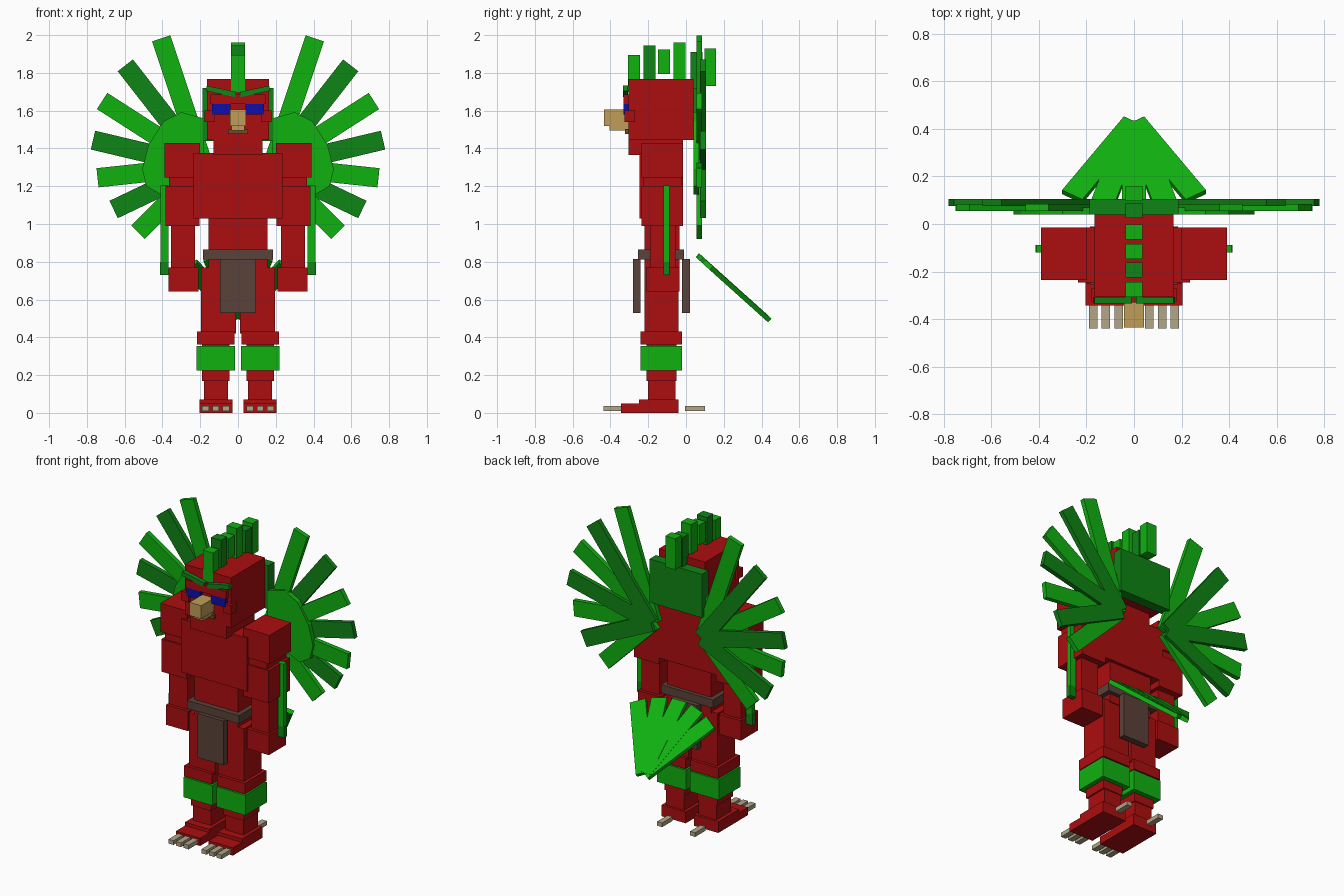
import bpy, bmesh, math
from mathutils import Matrix, Vector

if "Cube" in bpy.data.objects:
    bpy.data.objects.remove(bpy.data.objects["Cube"])


def material(name, srgb):
    m = bpy.data.materials.new(name)
    lin = [(c / 255 / 12.92) if c / 255 < 0.04045 else ((c / 255 + 0.055) / 1.055) ** 2.4 for c in srgb]
    m.diffuse_color = (*lin, 1)
    m.use_nodes = True
    m.node_tree.nodes["Principled BSDF"].inputs["Base Color"].default_value = m.diffuse_color
    return m


RED = material("red plumage", (172, 14, 16))
GREEN = material("bright green", (16, 178, 16))
DARK = material("dark green", (15, 133, 21))
BROWN = material("brown leather", (90, 66, 56))
TAN = material("beak tan", (192, 158, 88))
CLAW = material("claw bone", (178, 166, 136))
BLUE = material("eye blue", (14, 14, 170))
MOUTH = material("mouth brown", (112, 74, 40))


def finish(name, bm, mat):
    bmesh.ops.recalc_face_normals(bm, faces=bm.faces)
    me = bpy.data.meshes.new(name)
    bm.to_mesh(me)
    bm.free()
    me.materials.append(mat)
    ob = bpy.data.objects.new(name, me)
    bpy.context.collection.objects.link(ob)
    return ob


def box(name, mat, x, y, z, matrix=Matrix()):
    """Box from (min, max) ranges, optionally transformed."""
    bm = bmesh.new()
    size = [b - a for a, b in (x, y, z)]
    mid = [(a + b) / 2 for a, b in (x, y, z)]
    bmesh.ops.create_cube(bm, size=1, matrix=matrix @ Matrix.Translation(mid) @ Matrix.Diagonal((*size, 1)))
    return finish(name, bm, mat)


def pair(name, mat, x, y, z):
    box(name + "_right", mat, x, y, z)
    box(name + "_left", mat, (-x[1], -x[0]), y, z)


def centred(name, mat, half, y, z):
    box(name, mat, (-half, half), y, z)


# Head and face
centred("head", RED, 0.165, (-0.305, 0.04), (1.445, 1.768))
centred("jaw", RED, 0.13, (-0.305, -0.015), (1.365, 1.45))
centred("brow_ridge", RED, 0.145, (-0.33, -0.29), (1.635, 1.685))
pair("cheek", RED, (0.125, 0.178), (-0.325, -0.27), (1.54, 1.60))
pair("eye", BLUE, (0.04, 0.138), (-0.33, -0.30), (1.58, 1.635))
centred("upper_beak", TAN, 0.042, (-0.435, -0.30), (1.52, 1.605))
centred("lower_beak", TAN, 0.035, (-0.405, -0.30), (1.495, 1.52))
centred("mouth", MOUTH, 0.053, (-0.322, -0.30), (1.477, 1.502))
for s in (-1, 1):
    m = Matrix.Translation((s * 0.09, -0.32, 1.702)) @ Matrix.Rotation(-s * math.radians(12), 4, 'Y')
    box("eyebrow", DARK, (-0.08, 0.08), (-0.013, 0.013), (-0.014, 0.014), m)
centred("back_hood", DARK, 0.187, (0.04, 0.105), (1.44, 1.72))

# Crest feathers, front to back
crest = [(-0.307, 1.70, 1.895, GREEN), (-0.225, 1.70, 1.945, DARK), (-0.148, 1.795, 1.925, GREEN),
         (-0.065, 1.70, 1.96, GREEN), (0.025, 1.70, 1.91, DARK), (0.097, 1.73, 1.93, GREEN)]
for y, z0, z1, mat in crest:
    centred("crest_feather", mat, 0.036, (y, y + 0.063), (z0, z1))

# Torso, belt and loincloth
centred("chest", RED, 0.235, (-0.245, -0.015), (1.03, 1.375))
centred("waist", RED, 0.155, (-0.22, -0.035), (0.76, 1.035))
centred("belt", BROWN, 0.185, (-0.255, -0.01), (0.812, 0.865))
centred("front_flap", BROWN, 0.094, (-0.28, -0.24), (0.53, 0.815))
centred("back_flap", BROWN, 0.094, (-0.02, 0.02), (0.53, 0.815))

# Arms
pair("shoulder", RED, (0.2, 0.39), (-0.235, -0.015), (1.245, 1.43))
pair("upper_arm", RED, (0.215, 0.365), (-0.225, -0.025), (1.03, 1.25))
pair("elbow", RED, (0.205, 0.383), (-0.235, -0.015), (0.99, 1.2))
pair("forearm", RED, (0.228, 0.355), (-0.19, -0.055), (0.76, 0.995))
pair("hand", RED, (0.21, 0.368), (-0.21, -0.035), (0.642, 0.77))
pair("arm_feather", GREEN, (0.368, 0.41), (-0.12, -0.088), (0.8, 1.205))
pair("arm_feather_tip", DARK, (0.368, 0.413), (-0.12, -0.088), (0.73, 0.8))

# Legs and clawed feet
pair("thigh", RED, (0.01, 0.197), (-0.22, -0.04), (0.42, 0.77))
pair("knee", RED, (0.018, 0.217), (-0.24, -0.02), (0.362, 0.43))
pair("inner_calf", RED, (0.045, 0.19), (-0.21, -0.05), (0.17, 0.37))
pair("leg_cuff", GREEN, (0.015, 0.22), (-0.24, -0.02), (0.225, 0.355))
pair("shin", RED, (0.052, 0.18), (-0.2, -0.055), (0.06, 0.18))
pair("heel", RED, (0.03, 0.203), (-0.25, -0.04), (0, 0.072))
pair("forefoot", RED, (0.03, 0.203), (-0.343, -0.245), (0, 0.05))
for x in (0.046, 0.1, 0.154):
    pair("toe_claw", CLAW, (x, x + 0.036), (-0.438, -0.34), (0.01, 0.037))
pair("heel_claw", CLAW, (0.1, 0.136), (-0.005, 0.1), (0.01, 0.037))

# Wings: a fan plate with seven feathers radiating from the shoulder blade
HUB = Vector((0.18, 0, 1.305))
fan = [(0.18, 1.27), (0.185, 1.56), (0.30, 1.592), (0.395, 1.543), (0.475, 1.416),
       (0.507, 1.29), (0.485, 1.2), (0.41, 1.157)]
for s in (-1, 1):
    bm = bmesh.new()
    face = bm.faces.new([bm.verts.new((s * x, 0.04, z)) for x, z in fan])
    ext = bmesh.ops.extrude_face_region(bm, geom=[face])["geom"]
    bmesh.ops.translate(bm, vec=(0, 0.03, 0), verts=[v for v in ext if isinstance(v, bmesh.types.BMVert)])
    finish("wing_fan", bm, GREEN)
    for k in range(7):
        a = math.radians(71.5 - 19.4 * k)
        m = Matrix.Diagonal((s, 1, 1, 1)) @ Matrix.Translation(HUB) @ Matrix.Rotation(-a, 4, 'Y')
        y = 0.075 if k % 2 else 0.055
        box("wing_feather", DARK if k % 2 else GREEN, (0, 0.715 - 0.037 * k), (y, y + 0.03), (-0.051, 0.051), m)

# Tail: five feathers in a tilted plane, meeting at the outer end
tilt = Matrix.Translation((0, 0.425, 0.508)) @ Matrix.Rotation(math.atan2(-0.668, 0.744), 4, 'X')
for k in range(-2, 3):
    m = tilt @ Matrix.Rotation(math.radians(16 * k), 4, 'Z')
    box("tail_feather", GREEN, (-0.05, 0.05), (-0.49, 0), (-0.013 - 0.001 * abs(k), 0.013 - 0.001 * abs(k)), m)
